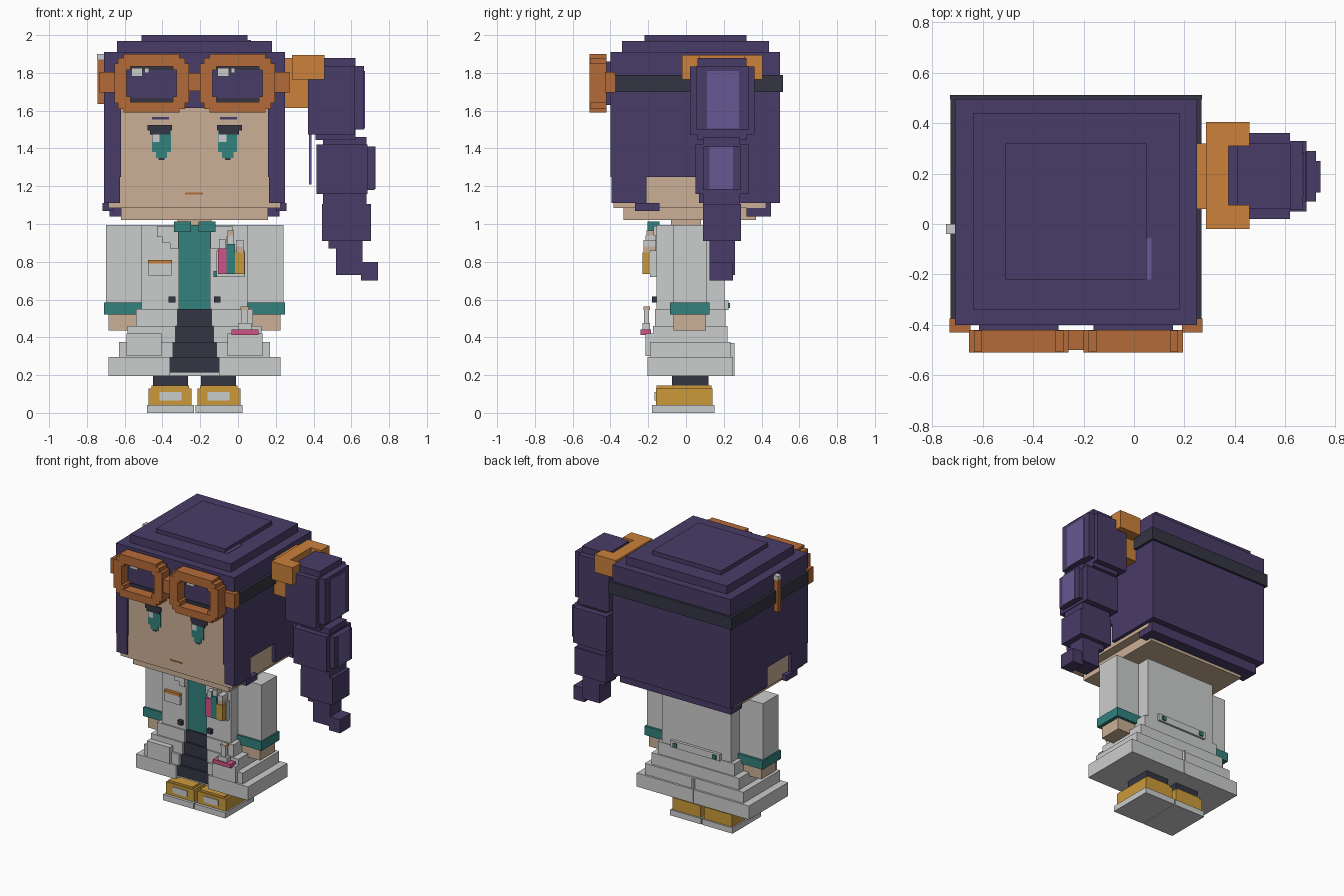
import bpy

CX = -0.23  # symmetry plane of the figure


def lin(c):
    c /= 255
    return c / 12.92 if c <= 0.04045 else ((c + 0.055) / 1.055) ** 2.4


COLOURS = {
    "purple": (73, 60, 104), "lilac": (102, 89, 146), "charcoal": (52, 53, 68),
    "skin": (203, 176, 150), "teal": (50, 129, 125), "white": (203, 205, 204),
    "rust": (180, 107, 56), "orange": (204, 129, 58), "yellow": (204, 154, 58),
    "pink": (208, 84, 135),
}
MATS = {}
for name, rgb in COLOURS.items():
    MATS[name] = bpy.data.materials.new(name)
    MATS[name].diffuse_color = (*[lin(c) for c in rgb], 1)


def part(name, colour, *boxes):
    """One object made of boxes given as (x0, x1, y0, y1, z0, z1)."""
    verts, faces = [], []
    for x0, x1, y0, y1, z0, z1 in boxes:
        b = len(verts)
        verts += [(x, y, z) for z in (z0, z1) for x, y in
                  ((x0, y0), (x1, y0), (x1, y1), (x0, y1))]
        quads = [(3, 2, 1, 0), (4, 5, 6, 7)]
        quads += [(i, (i + 1) % 4, (i + 1) % 4 + 4, i + 4) for i in range(4)]
        faces += [tuple(b + i for i in q) for q in quads]
    mesh = bpy.data.meshes.new(name)
    mesh.from_pydata(verts, [], faces)
    mesh.materials.append(MATS[colour])
    ob = bpy.data.objects.new(name, mesh)
    bpy.context.collection.objects.link(ob)
    return ob


def both(*boxes):
    """The boxes plus their mirror images across the figure's centre."""
    return list(boxes) + [(2 * CX - b[1], 2 * CX - b[0], *b[2:]) for b in boxes]


def shift(dx, *boxes):
    """The boxes plus copies moved sideways."""
    return list(boxes) + [(b[0] + dx, b[1] + dx, *b[2:]) for b in boxes]


# Head and neck
part("head", "skin", (-0.685, 0.225, -0.385, 0.42, 1.085, 1.65),
     (-0.62, 0.16, -0.33, 0.37, 1.02, 1.085))
part("neck", "skin", (-0.32, -0.14, -0.08, 0.08, 0.98, 1.02))

# Hair: cap, back, side walls and front locks
part("hair_cap", "purple", (-0.71, 0.25, -0.40, 0.497, 1.615, 1.91),
     (-0.64, 0.18, -0.34, 0.44, 1.91, 1.97),
     (-0.51, 0.05, -0.22, 0.32, 1.97, 2.0))
part("hair_back", "purple", (-0.71, 0.25, 0.07, 0.497, 1.11, 1.615),
     (-0.68, 0.22, 0.32, 0.45, 1.04, 1.11))
part("hair_sides", "purple",
     *both((0.16, 0.25, -0.40, 0.07, 1.25, 1.615),
           (0.165, 0.25, -0.395, -0.21, 1.11, 1.25),
           (0.20, 0.258, -0.27, -0.14, 1.07, 1.112)))
part("hair_shine", "lilac", (0.05, 0.07, -0.22, -0.055, 1.97, 1.975))

# Goggle strap running round the hair
part("goggle_strap", "charcoal", (-0.73, 0.27, 0.495, 0.513, 1.70, 1.79),
     *both((0.248, 0.268, -0.38, 0.50, 1.70, 1.79)))

# Goggle frames with stepped corners
def ring(x0, x1, z0, z1):
    y0, y1 = -0.51, -0.42
    out = []
    for a, b in ((z0, z0 + 0.055), (z1 - 0.065, z1)):
        out.append((x0 + 0.05, x1 - 0.05, y0, y1, a, b))
    for a, b in ((x0, x0 + 0.065), (x1 - 0.065, x1)):
        out.append((a, b, y0, y1, z0 + 0.05, z1 - 0.05))
    for a in (x0 + 0.02, x1 - 0.085):
        for c in (z0 + 0.02, z1 - 0.085):
            out.append((a, a + 0.065, y0 + 0.002, y1 - 0.002, c, c + 0.065))
    return out


part("goggle_frames", "rust", *both(*ring(-0.20, 0.195, 1.59, 1.90)))
part("goggle_bridge", "rust", (-0.265, -0.195, -0.50, -0.42, 1.705, 1.80))
part("goggle_arms", "rust", *both((0.19, 0.272, -0.43, -0.375, 1.695, 1.805)))
part("goggle_lenses", "purple", *both((-0.16, 0.155, -0.43, -0.39, 1.63, 1.86)))
part("lens_shade", "charcoal", *both((-0.135, 0.13, -0.436, -0.43, 1.645, 1.668),
                                     (-0.135, 0.13, -0.436, -0.43, 1.815, 1.835)))
part("lens_glints", "white", *shift(0.457, (-0.565, -0.505, -0.444, -0.43, 1.78, 1.826),
                                    (-0.495, -0.472, -0.444, -0.43, 1.80, 1.826)))

# Pencil tucked behind the strap
part("pencil", "rust", (-0.745, -0.71, -0.035, -0.005, 1.635, 1.87))
part("pencil_end", "white", (-0.747, -0.708, -0.04, 0.0, 1.87, 1.90))

# Face details
part("irises", "teal", *both((-0.105, -0.005, -0.391, -0.384, 1.38, 1.49),
                             (-0.085, -0.025, -0.391, -0.384, 1.35, 1.38)))
part("lashes", "charcoal", *both((-0.10, 0.005, -0.394, -0.384, 1.475, 1.505),
                                 (-0.11, 0.02, -0.394, -0.384, 1.495, 1.525),
                                 (-0.07, -0.04, -0.391, -0.384, 1.34, 1.352)))
part("eye_glints", "white", *shift(0.353, (-0.455, -0.415, -0.394, -0.384, 1.435, 1.476)))
part("brows", "purple", *both((-0.095, -0.005, -0.391, -0.384, 1.552, 1.567)))
part("mouth", "rust", (-0.28, -0.185, -0.389, -0.384, 1.157, 1.166))

# Hair tie gripping the tail
part("hair_tie", "orange", (0.25, 0.375, 0.06, 0.32, 1.615, 1.88),
     (0.285, 0.375, -0.02, 0.405, 1.765, 1.895),
     (0.37, 0.458, -0.02, 0.075, 1.765, 1.895),
     (0.37, 0.458, 0.31, 0.405, 1.765, 1.895))

# Side tail in stacked segments
part("tail_upper", "purple", (0.37, 0.62, 0.02, 0.362, 1.475, 1.835),
     (0.41, 0.622, 0.06, 0.32, 1.445, 1.88),
     (0.61, 0.668, 0.055, 0.33, 1.5, 1.836))
part("tail_middle", "purple", (0.415, 0.685, 0.05, 0.33, 1.16, 1.42),
     (0.45, 0.68, 0.09, 0.285, 1.105, 1.46),
     (0.68, 0.722, 0.09, 0.29, 1.18, 1.41))
part("tail_lower", "purple", (0.445, 0.703, 0.09, 0.29, 0.91, 1.105),
     (0.48, 0.66, 0.125, 0.26, 0.87, 1.11))
part("tail_tip", "purple", (0.52, 0.66, 0.125, 0.26, 0.73, 0.88),
     (0.65, 0.74, 0.125, 0.25, 0.70, 0.80))
part("tail_shine", "lilac", (0.667, 0.673, 0.11, 0.28, 1.505, 1.81),
     (0.721, 0.727, 0.125, 0.25, 1.185, 1.41),
     (0.375, 0.388, 0.11, 0.26, 1.21, 1.48))

# Coat: each tier is a back block with two front panels beside the opening
tiers = [  # half width, front y, back y, bottom, top, half opening
    (0.28, -0.155, 0.205, 0.55, 0.995, 0.083),
    (0.31, -0.165, 0.21, 0.46, 0.55, 0.09),
    (0.355, -0.175, 0.22, 0.375, 0.46, 0.10),
    (0.40, -0.19, 0.235, 0.295, 0.375, 0.115),
    (0.455, -0.205, 0.25, 0.195, 0.295, 0.13),
]
for i, (w, yf, yb, z0, z1, gap) in enumerate(tiers):
    part(f"coat_tier_{i + 1}", "white", (CX - w, CX + w, yf + 0.04, yb, z0, z1),
         *both((CX + gap, CX + w, yf, yf + 0.04, z0, z1)))
    part("shirt" if i == 0 else f"trouser_front_{i}", "teal" if i == 0 else "charcoal",
         (CX - gap, CX + gap, yf + 0.02, yf + 0.045, z0 + (0.02 if i == 4 else 0), z1))
part("lapels", "white", *both((-0.145, -0.10, -0.172, -0.15, 0.87, 0.99),
                              (-0.10, -0.03, -0.172, -0.15, 0.93, 0.99),
                              (-0.10, -0.06, -0.172, -0.15, 0.90, 0.93)))
part("collar", "teal", *both((-0.21, -0.12, -0.205, -0.14, 0.958, 1.012)))
part("coat_buttons", "charcoal", *both((-0.128, -0.093, -0.18, -0.15, 0.585, 0.617)))
part("back_belt", "white", (-0.43, -0.03, 0.20, 0.225, 0.545, 0.595))
part("belt_buttons", "teal", *both((-0.085, -0.055, 0.22, 0.234, 0.555, 0.582)))
part("back_vent", "white", (-0.237, -0.223, 0.22, 0.256, 0.195, 0.37))

# Arms with cuffs and hands
part("sleeves", "white", *both((0.05, 0.24, -0.07, 0.108, 0.58, 0.995)))
part("cuffs", "teal", *both((0.045, 0.25, -0.085, 0.125, 0.52, 0.585)))
part("hands", "skin", *both((0.05, 0.225, -0.065, 0.105, 0.435, 0.525)))

# Pockets and their contents
part("hip_pockets", "white", *both((-0.055, 0.13, -0.215, -0.17, 0.30, 0.42)))
part("flask_liquid", "pink", (-0.035, 0.108, -0.24, -0.185, 0.413, 0.442))
part("flask", "white", (0.0, 0.072, -0.23, -0.19, 0.442, 0.475),
     (0.018, 0.054, -0.222, -0.195, 0.475, 0.55))
part("flask_stopper", "skin", (0.014, 0.058, -0.226, -0.19, 0.546, 0.562))
part("chest_pocket", "white", (-0.475, -0.352, -0.172, -0.15, 0.727, 0.792))
part("chest_pocket_trim", "orange", (-0.477, -0.35, -0.176, -0.15, 0.79, 0.81))
part("pen_pocket", "white", (-0.115, 0.038, -0.19, -0.15, 0.72, 0.86))
part("pink_pen", "pink", (-0.105, -0.06, -0.225, -0.185, 0.735, 0.87))
part("teal_pen", "teal", (-0.06, -0.015, -0.225, -0.185, 0.735, 0.895),
     (-0.13, -0.115, -0.17, -0.15, 0.72, 0.75))
part("yellow_pen", "yellow", (-0.015, 0.035, -0.23, -0.185, 0.735, 0.85))
part("pen_tops", "white", (-0.10, -0.065, -0.215, -0.16, 0.87, 0.92),
     (-0.055, -0.02, -0.215, -0.16, 0.895, 0.94), (-0.01, 0.03, -0.225, -0.16, 0.88, 0.915))
part("pen_wood", "skin", (-0.055, -0.02, -0.21, -0.17, 0.94, 0.965),
     (-0.01, 0.03, -0.225, -0.16, 0.85, 0.88))

# Legs and shoes
part("legs", "charcoal", *both((-0.195, -0.01, -0.075, 0.12, 0.13, 0.21)))
part("shoes", "yellow", *both((-0.215, 0.013, -0.16, 0.14, 0.04, 0.13),
                              (-0.20, -0.003, -0.155, 0.135, 0.13, 0.145)))
part("soles", "white", *both((-0.226, 0.023, -0.18, 0.15, 0.0, 0.042)))
part("shoe_plates", "white", *both((-0.162, -0.045, -0.167, -0.158, 0.066, 0.11)))
